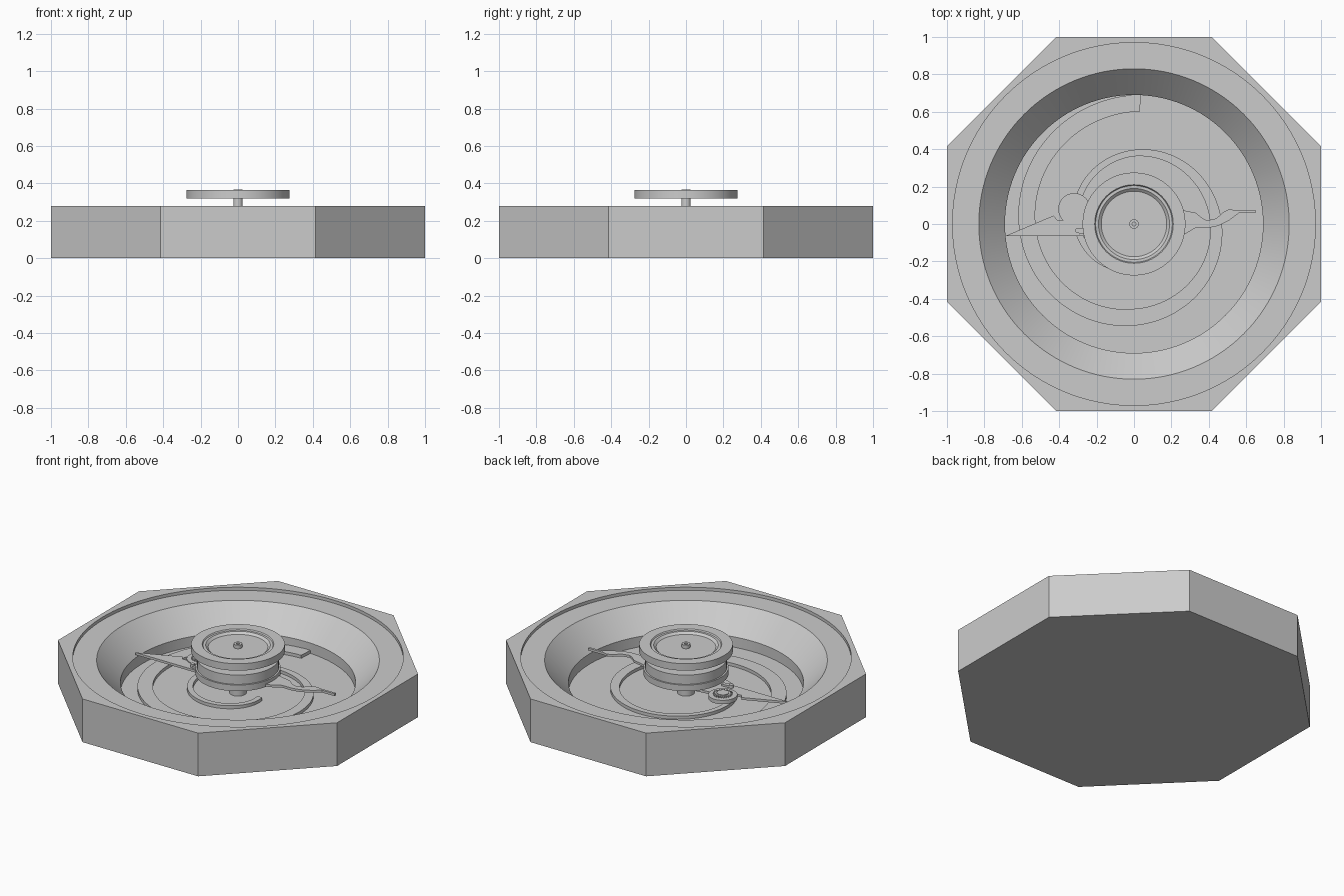
import bpy, bmesh, math
from math import sin, cos, radians, tau

cube = bpy.data.objects.get("Cube")
if cube:
    bpy.data.objects.remove(cube, do_unlink=True)

# One matte grey for everything
grey = bpy.data.materials.new("plain grey")
grey.use_nodes = True
colour = (0.6, 0.6, 0.6, 1)
grey.diffuse_color = colour
grey.node_tree.nodes["Principled BSDF"].inputs["Base Color"].default_value = colour


def finish(name, bm):
    bmesh.ops.remove_doubles(bm, verts=bm.verts, dist=1e-5)
    bmesh.ops.recalc_face_normals(bm, faces=bm.faces)
    mesh = bpy.data.meshes.new(name)
    bm.to_mesh(mesh)
    bm.free()
    mesh.materials.append(grey)
    obj = bpy.data.objects.new(name, mesh)
    bpy.context.collection.objects.link(obj)
    bpy.ops.object.select_all(action="DESELECT")
    obj.select_set(True)
    bpy.context.view_layer.objects.active = obj
    bpy.ops.object.shade_smooth_by_angle(angle=radians(30))
    return obj


def octagon_radius(a):
    return 1 / cos((a + tau / 16) % (tau / 8) - tau / 16)


def lathe(name, profile, centre=(0, 0), steps=128):
    """Turn (radius, z) points round z; radius None follows the octagon."""
    bm = bmesh.new()
    rings = []
    for i in range(steps):
        a = tau * i / steps
        ring = []
        for r, z in profile:
            r = octagon_radius(a) if r is None else r
            ring.append(bm.verts.new((centre[0] + r * cos(a), centre[1] + r * sin(a), z)))
        rings.append(ring)
    for i in range(steps):
        p, q = rings[i], rings[(i + 1) % steps]
        for j in range(len(profile) - 1):
            bm.faces.new((p[j], q[j], q[j + 1], p[j + 1]))
    return finish(name, bm)


def plate(name, outline, z0, z1):
    """Extrude a flat outline upward."""
    bm = bmesh.new()
    face = bm.faces.new([bm.verts.new((x, y, z0)) for x, y in outline])
    up = bmesh.ops.extrude_face_region(bm, geom=[face])["geom"]
    for v in up:
        if isinstance(v, bmesh.types.BMVert):
            v.co.z = z1
    return finish(name, bm)


# Octagonal case with a stepped, conical well
floor = 0.05
lathe("octagonal_case", [(0, 0), (None, 0), (None, 0.28), (0.97, 0.28), (0.97, 0.26),
                         (0.83, 0.26), (0.69, 0.117), (0.69, floor), (0, floor)])

# Raised spiral track that winds in under the hub
bm = bmesh.new()
sections = []
for i in range(211):
    deg = 87 + 3 * i
    a = radians(deg)
    outer = 0.69 - 0.0733 * (deg - 90) / 90
    inner = outer - 0.09 + 0.055 * min(1, max(0, (deg - 270) / 180))
    sections.append([bm.verts.new((r * cos(a), r * sin(a), z)) for r, z in
                     ((outer, floor), (outer, 0.07), (inner, 0.07), (inner, floor))])
for p, q in zip(sections, sections[1:]):
    for j in range(4):
        k = (j + 1) % 4
        bm.faces.new((p[j], p[k], q[k], q[j]))
bm.faces.new(sections[0])
bm.faces.new(sections[-1])
finish("spiral_track", bm)

# Central shaft, stepped hub and dished top wheel
lathe("lower_post", [(0, floor), (0.05, floor), (0.05, 0.14), (0, 0.14)], steps=48)
lathe("hub", [(0, 0.13), (0.15, 0.13), (0.15, 0.175), (0.25, 0.175), (0.25, 0.215),
              (0.24, 0.215), (0.24, 0.275), (0, 0.275)])
lathe("spindle", [(0, 0.27), (0.025, 0.27), (0.025, 0.368), (0.01, 0.368),
                  (0.01, 0.355), (0, 0.355)], steps=32)
lathe("top_wheel", [(0, 0.32), (0.275, 0.32), (0.275, 0.365), (0.21, 0.365),
                    (0.205, 0.358), (0.19, 0.358), (0.175, 0.345), (0, 0.345)])

# Wavy lever on the left, pointed lever on the right
plate("wavy_lever", [(0.2, 0.09), (0.28, 0.07), (0.33, 0.06), (0.36, 0.035), (0.39, 0.018),
                     (0.44, 0.03), (0.48, 0.065), (0.51, 0.08), (0.54, 0.073), (0.65, 0.075),
                     (0.65, 0.06), (0.56, 0.058), (0.51, 0.02), (0.45, -0.01), (0.40, -0.02),
                     (0.33, -0.02), (0.28, -0.05), (0.2, -0.08)], 0.178, 0.193)
plate("pointed_lever", [(-0.69, -0.065), (-0.14, -0.065), (-0.14, 0.1), (-0.3, 0.08),
                        (-0.38, 0.02), (-0.41, 0.02), (-0.43, 0.045)], 0.135, 0.15)

# Round gear carrier with a toothed ring on the right
gear = (-0.32, 0.08)
lathe("gear_carrier", [(0, 0.13), (0.085, 0.13), (0.085, 0.155), (0, 0.155)], gear, 64)
teeth = 22
outline = []
for i in range(teeth * 2):
    r, a = (0.058, 0.043)[i % 2], tau * i / (teeth * 2)
    outline.append((gear[0] + r * cos(a), gear[1] + r * sin(a)))
plate("toothed_wheel", outline, 0.155, 0.163)
lathe("gear_boss", [(0, 0.163), (0.036, 0.163), (0.036, 0.168), (0, 0.168)], gear, 32)

# Small catch beside the gear
lathe("catch_pin", [(0, 0.15), (0.014, 0.15), (0.014, 0.17), (0, 0.17)], (-0.3, -0.035), 24)
plate("catch_arm", [(-0.305, -0.025), (-0.24, -0.02), (-0.24, -0.045), (-0.29, -0.055)], 0.15, 0.162)
